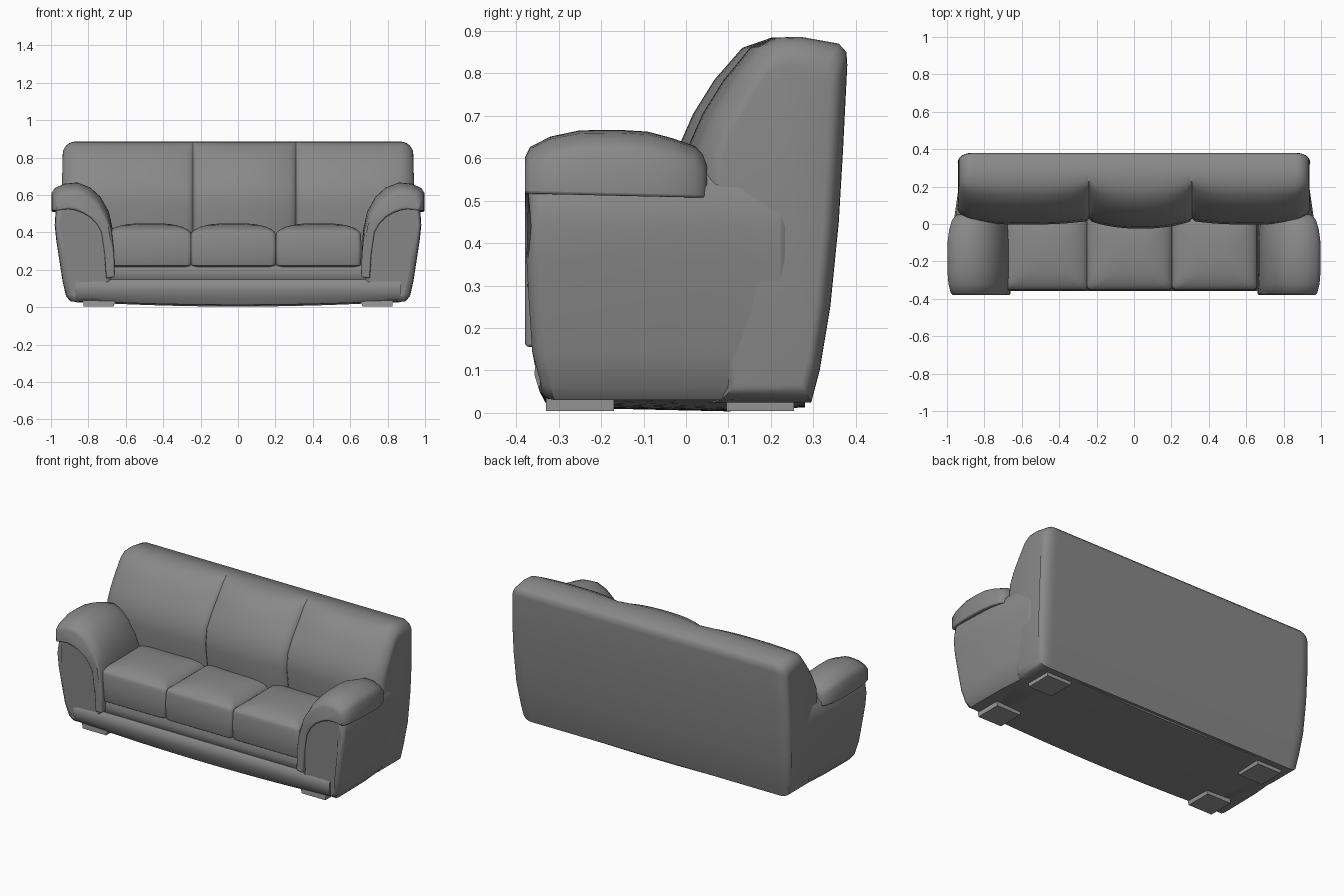
import bpy, bmesh, math

if "Cube" in bpy.data.objects:
    bpy.data.objects.remove(bpy.data.objects["Cube"])


def grey(name, v):
    m = bpy.data.materials.new(name)
    m.diffuse_color = (v, v, v, 1)
    m.use_nodes = True
    m.node_tree.nodes["Principled BSDF"].inputs["Base Color"].default_value = m.diffuse_color
    return m


LEATHER, WOOD = grey("dark_leather", .25), grey("foot_grey", .33)


def loft(name, rings, mirror=False, bevel=0.0, angle=40, mat=LEATHER):
    """Skin closed rings of equal length, cap both ends, smooth."""
    bm = bmesh.new()
    vs = [[bm.verts.new(p) for p in r] for r in rings]
    n = len(vs[0])
    for a, b in zip(vs, vs[1:]):
        for i in range(n):
            j = (i + 1) % n
            bm.faces.new((a[i], a[j], b[j], b[i]))
    bm.faces.new(vs[0][::-1])
    bm.faces.new(vs[-1])
    bmesh.ops.recalc_face_normals(bm, faces=bm.faces[:])
    me = bpy.data.meshes.new(name)
    bm.to_mesh(me)
    bm.free()
    me.materials.append(mat)
    ob = bpy.data.objects.new(name, me)
    bpy.context.collection.objects.link(ob)
    if mirror:
        ob.modifiers.new("mirror", 'MIRROR')
    if bevel:
        m = ob.modifiers.new("bevel", 'BEVEL')
        m.width, m.segments = bevel, 3
        m.limit_method, m.angle_limit = 'ANGLE', math.radians(55)
    bpy.ops.object.select_all(action='DESELECT')
    bpy.context.view_layer.objects.active = ob
    ob.select_set(True)
    bpy.ops.object.shade_smooth_by_angle(angle=math.radians(angle))
    return ob


def lerp_table(t, table):
    for (a, va), (b, vb) in zip(table, table[1:]):
        if t <= b:
            k = max(0, (t - a) / (b - a))
            return va + (vb - va) * k
    return table[-1][1]


# Backrest: side profile swept across x with three padded panels
BACK = [(.295, .025), (.315, .1), (.34, .25), (.36, .45), (.37, .62), (.38, .82), (.378, .85),
        (.36, .87), (.27, .886), (.21, .884), (.155, .86), (.095, .785), (.045, .705),
        (.012, .63), (.003, .54), (.02, .4), (.05, .025)]
PANELS = [(-.94, -.24), (-.24, .31), (.31, .94)]
WIDTH = [(0, .91), (.1, .92), (.3, .94), (.6, .943), (.9, .937)]


def pad_shift(x, z):
    a, b = next(p for p in PANELS if x <= p[1] + 1e-6)
    u = (x - (a + b) / 2) / ((b - a) / 2)
    outer = (a < -.9 and u < 0) or (b > .9 and u > 0)
    depth = .04 if outer else lerp_table(z, [(.62, .014), (.83, .045)])
    d = depth * abs(u) ** 3 - (.028 if a == -.24 else .006) * (1 - u * u)
    for seam in (-.24, .31):
        d += .012 * max(0, 1 - abs(x - seam) / .014)
    return d


xs = {round(-.86 + 1.72 * i / 56, 4) for i in range(57)}
for s in (-.24, .31):
    xs |= {s - .015, s - .007, s, s + .007, s + .015}
for s in (-1, 1):
    xs |= {s * (.94 - .07 * (1 - math.cos(k * math.pi / 12))) for k in range(7)}
rings = []
for x in sorted(xs):
    e = max(0, .07 - (.94 - abs(x)))
    inset = .07 - math.sqrt(max(0, .07 ** 2 - e * e))
    ring = []
    for i, (y, z) in enumerate(BACK):
        w = lerp_table(z, WIDTH) / .94
        if i >= 9:
            y += pad_shift(x, z) * min(1, (.9 - z) / .05)
        y = .2 + (y - .2) * (1 - inset / .3)
        z = .45 + (z - .45) * (1 - inset / (.45 if z > .45 else .7))
        ring.append((x * w, y, z))
    rings.append(ring)
loft("backrest", rings)

# Base: front lip profile swept across x, sagging underside
BASE = [(-.325, .035), (-.345, .05), (-.357, .09), (-.354, .13), (-.337, .148), (.26, .148), (.28, .035)]
rings = []
for i in range(25):
    x = -.87 + 1.74 * i / 24
    sag = .022 * (1 - (x / .87) ** 2)
    ring = [(x, y, z - (sag if z < .04 else 0)) for y, z in BASE]
    ring.append((x, .1, .03 - sag * 1.2))
    rings.append(ring)
loft("base", rings)

# Recessed rail below the cushions
RAIL = [(-.325, .13), (-.34, .16), (-.345, .19), (-.335, .225), (.1, .225), (.1, .13)]
loft("front_rail", [[(x, y, z) for y, z in RAIL] for x in (-.7, .7)])

# Arm bodies: front profile swept backwards, narrowing into the backrest
ARM = [(.67, .03), (.895, .03), (.92, .06), (.938, .14), (.955, .25), (.972, .36), (.98, .44),
       (.974, .53), (.93, .58), (.84, .59), (.76, .54), (.71, .45), (.69, .3)]
FRONT = [(.03, -.337), (.1, -.36), (.25, -.37), (.43, -.38), (.55, -.365)]
rings = []
for t in (0, .1, .3, .5, .7, .85, 1):
    ring = []
    for x, z in ARM:
        f = lerp_table(z, FRONT)
        narrow = lerp_table(t, [(0, .006), (.1, 0), (.5, .006), (1, .055)])
        if x < .89:
            narrow = 0
        narrow *= lerp_table(z, [(.06, .5), (.3, .7), (.5, 1)])
        ring.append((x - narrow, f + (.25 - f) * t, z))
    rings.append(ring)
loft("arm_body", rings, mirror=True, bevel=.028)

# Arm pads: rolled band over each arm, fullest in the middle
OUTER = [(.66, .16), (.662, .28), (.668, .41), (.69, .51), (.735, .59), (.79, .64),
         (.86, .667), (.93, .66), (.98, .637), (.998, .61)]
INNER = [(.705, .155), (.712, .28), (.73, .4), (.755, .445), (.79, .48), (.835, .505),
         (.88, .52), (.92, .525), (.96, .522), (.998, .515)]
SECTIONS = [(-.379, .56, -.03), (-.368, .72, -.018), (-.32, .89, -.006), (-.25, .99, 0), (-.16, 1, 0),
            (-.09, .97, -.002), (-.03, .86, -.01), (.02, .74, -.025), (.04, .62, -.04), (.05, .5, -.055)]
rings = []
for y, f, dx in SECTIONS:
    def pull(x):
        return x + dx * max(0, (x - .78) / .22)
    drop = -.01 * (y + .38) / .43
    top = []
    for (xo, zo), (xi, zi) in zip(OUTER, INNER):
        g = lerp_table(zo, [(.3, 1), (.52, f)])
        top.append((pull(xi + (xo - xi) * g), y, zi + (zo - zi) * g))
    low = [(pull(x), y, z + drop) for x, z in INNER[::-1]]
    rings.append(top + low)
loft("arm_pad", rings, mirror=True, bevel=.008)


# Seat cushions: stacked rounded rectangles with a crowned top
def rounded_rect(cx, cy, hx, hy, r, z):
    pts = []
    for q, (sx, sy) in enumerate([(1, 1), (-1, 1), (-1, -1), (1, -1)]):
        for k in range(5):
            a = math.pi / 2 * (q + k / 4)
            pts.append((cx + sx * (hx - r) + r * math.cos(a), cy + sy * (hy - r) + r * math.sin(a), z))
    return pts


LAYERS = [(.212, .02), (.222, .004), (.235, 0), (.31, -.003), (.38, 0), (.395, .003), (.402, .006),
          (.417, .025), (.430, .052), (.439, .085), (.445, .12), (.448, .16)]
for i, cx in enumerate((-.475, -.025, .43)):
    rings = [rounded_rect(cx, -.14, .228 - d, .213 - d, min(.025 + .5 * max(d, 0), .9 * (.213 - d)), z)
             for z, d in LAYERS]
    loft("seat_cushion_%d" % (i + 1), rings, angle=35)

# Feet
for name, y0, y1 in (("front_foot", -.33, -.17), ("rear_foot", .095, .255)):
    loft(name, [[(x0, y0, z), (x1, y0, z), (x1, y1, z), (x0, y1, z)]
                for z, x0, x1 in ((.004, .665, .825), (.05, .65, .83))], mirror=True, angle=20, mat=WOOD)
